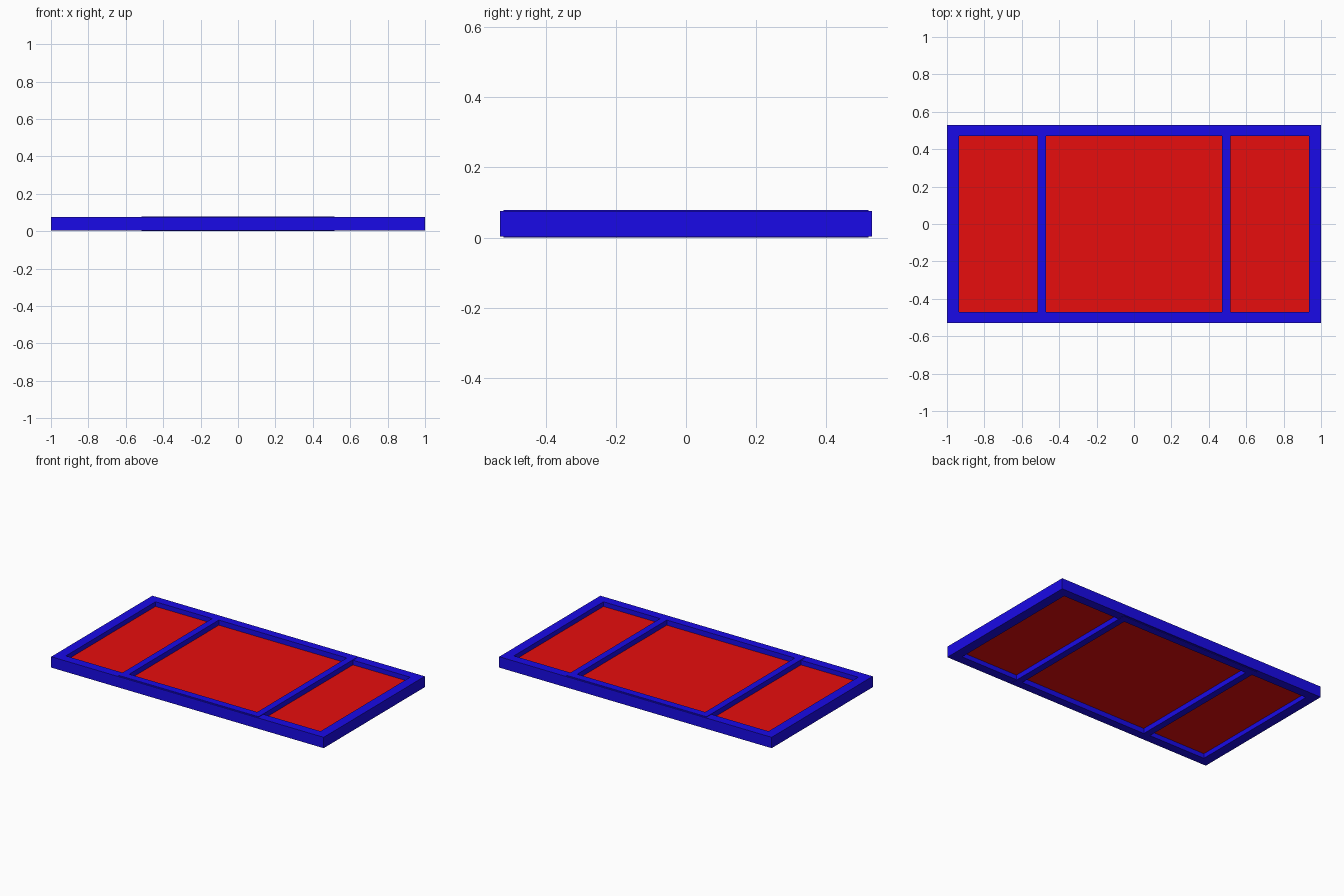
import bpy
import bmesh

if "Cube" in bpy.data.objects:
    bpy.data.objects.remove(bpy.data.objects["Cube"])


def material(name, rgb):
    mat = bpy.data.materials.new(name)
    mat.diffuse_color = (*rgb, 1)
    mat.use_nodes = True
    mat.node_tree.nodes["Principled BSDF"].inputs["Base Color"].default_value = mat.diffuse_color
    return mat


blue = material("blue_frame", (0.01, 0.003, 0.8))
red = material("red_panel", (0.8, 0.004, 0.004))


def finish(name, bm, mat):
    bmesh.ops.recalc_face_normals(bm, faces=bm.faces)
    mesh = bpy.data.meshes.new(name)
    bm.to_mesh(mesh)
    bm.free()
    mesh.materials.append(mat)
    obj = bpy.data.objects.new(name, mesh)
    bpy.context.collection.objects.link(obj)
    return obj


def ring(name, outer, inner, z0, z1, mat):
    """Rectangular frame with mitred corners; sizes are half extents."""
    bm = bmesh.new()
    corners = [(-1, -1), (1, -1), (1, 1), (-1, 1)]
    section = [(outer, z0), (outer, z1), (inner, z1), (inner, z0)]
    loops = [[bm.verts.new((sx * h[0], sy * h[1], z)) for sx, sy in corners]
             for h, z in section]
    for k in range(4):
        a, b = loops[k], loops[(k + 1) % 4]
        for i in range(4):
            j = (i + 1) % 4
            bm.faces.new((a[i], a[j], b[j], b[i]))
    return finish(name, bm, mat)


def panel(name, x0, x1, half_y, z0, z1, mat):
    bm = bmesh.new()
    bmesh.ops.create_cube(bm, size=1)
    for v in bm.verts:
        v.co = (x1 if v.co.x > 0 else x0,
                half_y if v.co.y > 0 else -half_y,
                z1 if v.co.z > 0 else z0)
    return finish(name, bm, mat)


# Outer frame and the slightly thicker middle frame
ring("outer_frame", (1.0, 0.53), (0.935, 0.47), 0.003, 0.075, blue)
ring("middle_frame", (0.515, 0.52), (0.47, 0.47), 0.0, 0.078, blue)

# Recessed panels, tucked slightly into the frames
panel("middle_panel", -0.475, 0.475, 0.475, 0.034, 0.044, red)
panel("left_panel", -0.94, -0.51, 0.475, 0.034, 0.044, red)
panel("right_panel", 0.51, 0.94, 0.475, 0.034, 0.044, red)
